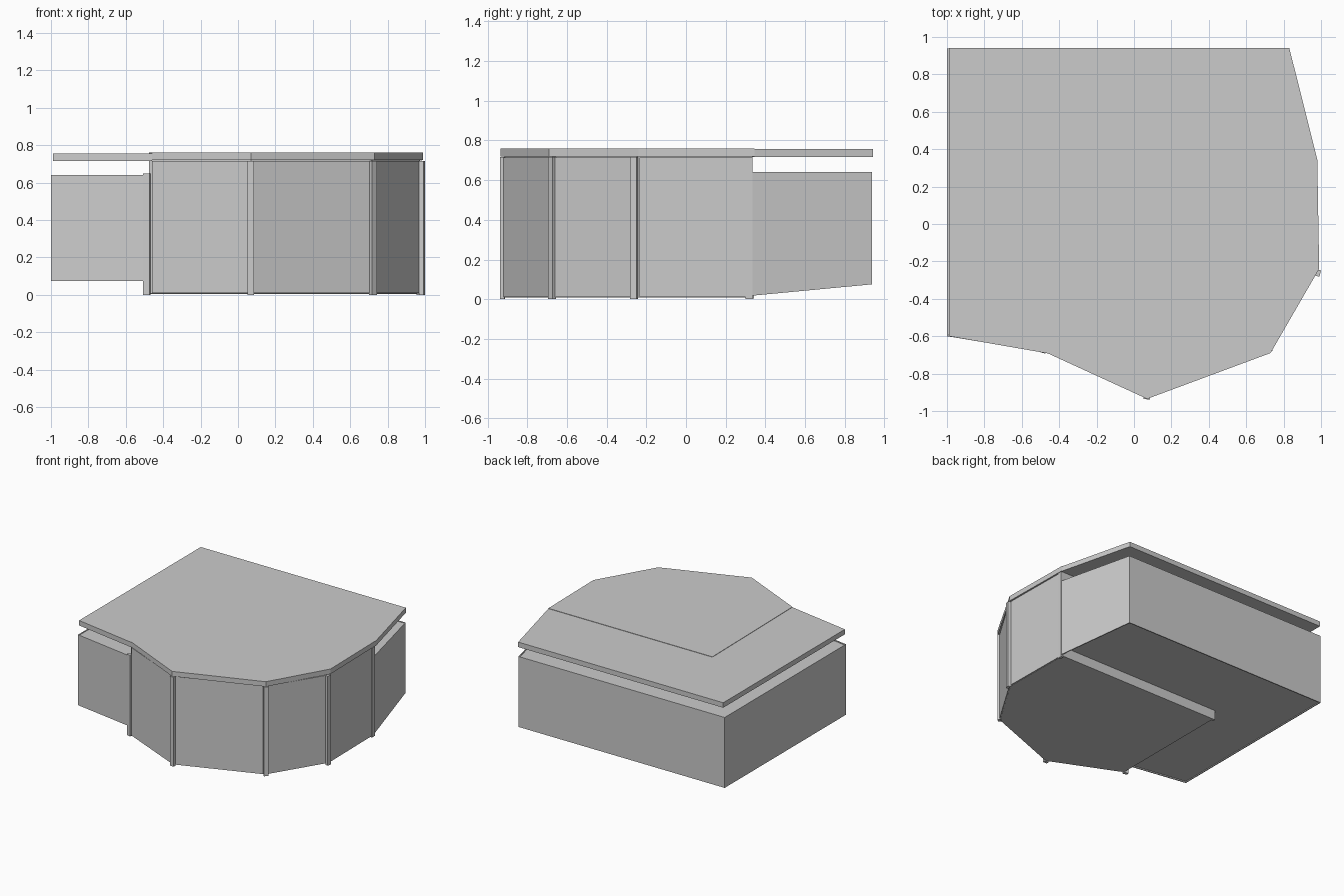
import bpy, bmesh, math
from mathutils import Vector

if "Cube" in bpy.data.objects:
    bpy.data.objects.remove(bpy.data.objects["Cube"])


def make_object(name, bm):
    bmesh.ops.recalc_face_normals(bm, faces=bm.faces)
    mesh = bpy.data.meshes.new(name)
    bm.to_mesh(mesh)
    bm.free()
    ob = bpy.data.objects.new(name, mesh)
    bpy.context.collection.objects.link(ob)
    return ob


def prism(name, outline, z0, z1):
    """Vertical slab from a plan outline."""
    bm = bmesh.new()
    face = bm.faces.new([bm.verts.new((x, y, z0)) for x, y in outline])
    ext = bmesh.ops.extrude_face_region(bm, geom=[face])
    top = [v for v in ext["geom"] if isinstance(v, bmesh.types.BMVert)]
    bmesh.ops.translate(bm, verts=top, vec=(0, 0, z1 - z0))
    if len(bm.faces) < len(outline) + 2:
        bm.faces.new(bm.verts[:len(outline)])
    return make_object(name, bm)


def wall(name, a, b, top, bottom_a, bottom_b, thick=0.008, gap=0.0):
    """Thin panel from a to b, thickness growing inward (left of a to b)."""
    a, b = Vector(a), Vector(b)
    d = (b - a).normalized()
    a, b = a + d * gap, b - d * gap
    n = Vector((-d.y, d.x)) * thick
    bm = bmesh.new()
    rings = []
    for off in (Vector((0, 0)), n):
        rings.append([bm.verts.new((p.x + off.x, p.y + off.y, z)) for p, z in
                      ((a, bottom_a), (b, bottom_b), (b, top), (a, top))])
    bm.faces.new(rings[0])
    bm.faces.new(rings[1])
    for i in range(4):
        j = (i + 1) % 4
        bm.faces.new((rings[0][i], rings[0][j], rings[1][j], rings[1][i]))
    return make_object(name, bm)


def post(name, x, y, angle, top):
    """Slim corner post whose outer face points along angle."""
    c, s = math.cos(math.radians(angle)), math.sin(math.radians(angle))
    corners = [(x + u * c - v * s, y + u * s + v * c) for u, v in
               ((-0.012, -0.0175), (0.012, -0.0175), (0.012, 0.0175), (-0.012, 0.0175))]
    return prism(name, corners, 0, top)


# Top plates: raised front part and L-shaped rear part
prism("front_top_plate", [(-0.476, 0.345), (0.98, 0.345), (0.99, -0.24), (0.73, -0.69),
                          (0.07, -0.935), (-0.46, -0.692)], 0.72, 0.76)
prism("rear_top_plate", [(-0.99, 0.942), (0.83, 0.942), (0.98, 0.345), (-0.476, 0.345),
                         (-0.46, -0.692), (-0.99, -0.60)], 0.717, 0.757)

# Angular front bay, slightly recessed behind its panels
bay = [(-0.475, -0.675), (0.07, -0.915), (0.715, -0.672), (0.974, -0.25), (0.966, 0.335)]
prism("front_bay", bay + [(-0.475, 0.335)], 0.008, 0.72)

# L-shaped lower block wrapping the bay
prism("rear_block", [(-0.992, 0.93), (0.822, 0.93), (0.966, 0.335), (-0.475, 0.335),
                     (-0.475, -0.675), (-0.992, -0.59)], 0.082, 0.636)

# Bay panels between posts
outer = [(-0.477, -0.684), (0.07, -0.925), (0.72, -0.68), (0.982, -0.252), (0.974, 0.335)]
for i in range(4):
    wall(f"bay_panel_{i + 1}", outer[i], outer[i + 1], 0.715, 0.01, 0.01, 0.01, 0.018)

# Block cladding; the right side drops down towards the bay
wall("right_rear_panel", (0.976, 0.335), (0.83, 0.938), 0.64, 0.018, 0.075)
wall("back_panel", (0.83, 0.938), (-0.998, 0.938), 0.64, 0.075, 0.075)
wall("left_panel", (-1.0, 0.938), (-1.0, -0.60), 0.64, 0.075, 0.075)
wall("front_left_panel", (-1.0, -0.60), (-0.48, -0.685), 0.64, 0.075, 0.075)

# Corner posts
for i, (x, y, ang, top) in enumerate([
        (-0.487, -0.677, -107, 0.65), (0.068, -0.925, -92, 0.717),
        (0.722, -0.676, -50, 0.717), (0.984, -0.262, -15, 0.717),
        (0.967, 0.318, 0, 0.717)]):
    post(f"corner_post_{i + 1}", x, y, ang, top)

# Low beam under the back edge of the bay
prism("bay_rear_beam", [(-0.49, 0.32), (0.966, 0.32), (0.966, 0.342), (-0.49, 0.342)], 0.004, 0.09)
